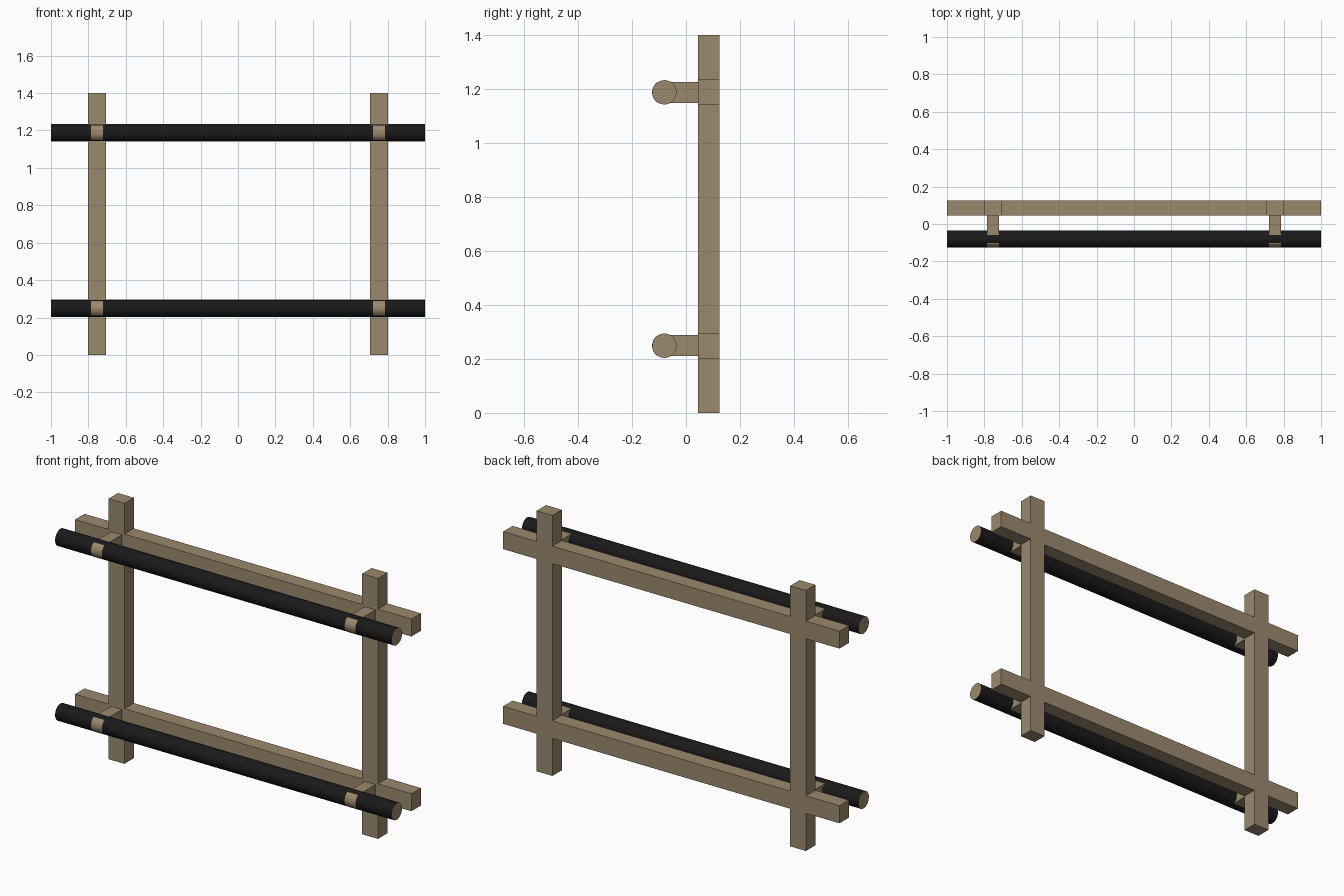
import bpy, bmesh, math

if "Cube" in bpy.data.objects:
    bpy.data.objects.remove(bpy.data.objects["Cube"])

R = 0.045            # tube radius
TUBE_Y = -0.08
POST_X = 0.754
LEVELS = {"lower": 0.249, "upper": 1.188}


def material(name, rgb):
    m = bpy.data.materials.new(name)
    m.diffuse_color = (*rgb, 1)
    m.use_nodes = True
    m.node_tree.nodes["Principled BSDF"].inputs["Base Color"].default_value = m.diffuse_color
    return m


WOOD = material("wood", (0.33, 0.25, 0.155))
BLACK = material("black_cover", (0.01, 0.01, 0.01))


def extrude_x(name, profile, x0, x1, mats, side_mat=0):
    """Extrude a closed (y, z) profile along x; side faces get side_mat."""
    bm = bmesh.new()
    a = [bm.verts.new((x0, y, z)) for y, z in profile]
    b = [bm.verts.new((x1, y, z)) for y, z in profile]
    bm.faces.new(a)
    bm.faces.new(b)
    n = len(profile)
    for i in range(n):
        j = (i + 1) % n
        f = bm.faces.new((a[i], a[j], b[j], b[i]))
        f.material_index = side_mat
    bmesh.ops.recalc_face_normals(bm, faces=bm.faces)
    me = bpy.data.meshes.new(name)
    bm.to_mesh(me)
    bm.free()
    for m in mats:
        me.materials.append(m)
    ob = bpy.data.objects.new(name, me)
    bpy.context.collection.objects.link(ob)
    return ob


def rect(y0, y1, z0, z1):
    return [(y0, z0), (y1, z0), (y1, z1), (y0, z1)]


def arc(z, r, a0, a1, n):
    angles = [a0 + (a1 - a0) * i / n for i in range(n + 1)]
    return [(TUBE_Y + r * math.cos(t), z + r * math.sin(t)) for t in angles]


# Upright posts
for side, s in (("left", -1), ("right", 1)):
    extrude_x(side + "_post", rect(0.045, 0.125, 0, 1.4),
              s * POST_X - 0.047, s * POST_X + 0.047, [WOOD])

for level, z in LEVELS.items():
    # Square rail crossing the posts
    extrude_x(level + "_rail", rect(0.045, 0.125, z - 0.047, z + 0.047), -1, 1, [WOOD])

    # Round bar with black cover and bare wooden ends
    bar = extrude_x(level + "_round_bar", arc(z, R, 0, math.tau, 48)[:-1], -1, 1,
                    [WOOD, BLACK], 1)
    bpy.ops.object.select_all(action='DESELECT')
    bar.select_set(True)
    bpy.context.view_layer.objects.active = bar
    bpy.ops.object.shade_smooth_by_angle(angle=math.radians(30))

    # Brackets run through the bar and end flush with its front
    r, h = R + 0.0005, 0.039
    t = math.asin(h / r)
    profile = [(0.045, z - h), (0.045, z + h)] + arc(z, r, math.pi - t, math.pi + t, 16)
    for side, s in (("left", -1), ("right", 1)):
        extrude_x(f"{level}_{side}_bracket", profile,
                  s * POST_X - 0.032, s * POST_X + 0.032, [WOOD])
